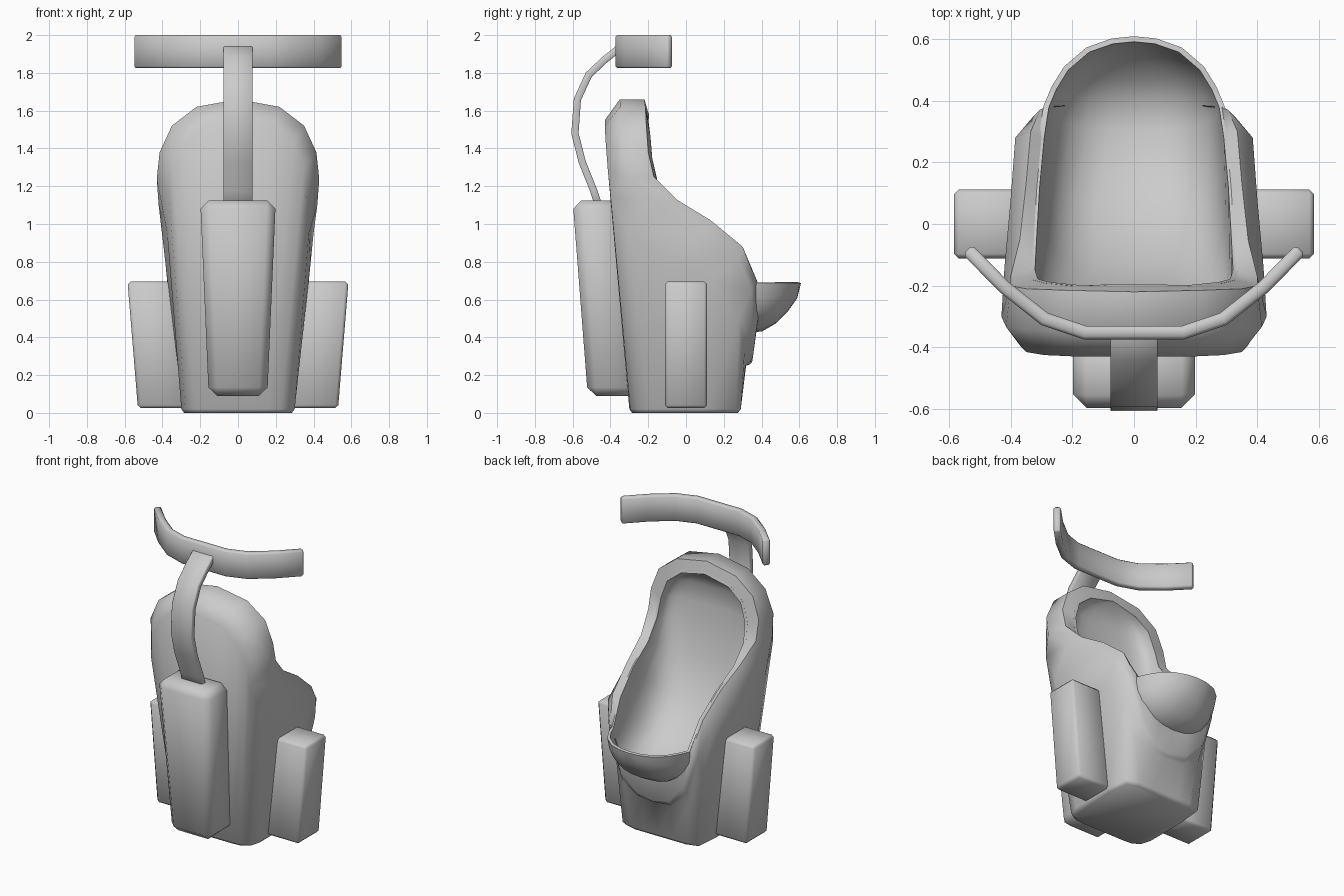
import bpy, bmesh, math
from mathutils import Vector

if "Cube" in bpy.data.objects:
    bpy.data.objects.remove(bpy.data.objects["Cube"])


def finish(name, bm, angle=40, mods=()):
    bmesh.ops.remove_doubles(bm, verts=bm.verts, dist=0.001)
    bmesh.ops.recalc_face_normals(bm, faces=bm.faces)
    me = bpy.data.meshes.new(name)
    bm.to_mesh(me)
    bm.free()
    ob = bpy.data.objects.new(name, me)
    bpy.context.collection.objects.link(ob)
    bpy.ops.object.select_all(action='DESELECT')
    ob.select_set(True)
    bpy.context.view_layer.objects.active = ob
    for kind, props in mods:
        m = ob.modifiers.new(kind.title(), kind)
        for k, v in props.items():
            setattr(m, k, v)
        bpy.ops.object.modifier_apply(modifier=m.name)
    bpy.ops.object.shade_smooth_by_angle(angle=math.radians(angle))
    return ob


def grid(bm, rows):
    """Skin a list of equally long point rows."""
    vs = [[bm.verts.new(p) for p in r] for r in rows]
    for a, b in zip(vs, vs[1:]):
        for i in range(len(a) - 1):
            bm.faces.new((a[i], a[i + 1], b[i + 1], b[i]))
    return vs


def mirrored(half):
    """Half outline with x >= 0 from centre to centre -> closed loop."""
    return half + [Vector((-p.x, p.y, p.z)) for p in reversed(half)]


# columns from back centre round to front centre: base xy, back edge, outer rim, inner rim
cols = [
    ((0, -.30), (0, -.43, 1.55), (0, -.22, 1.66), (0, -.20, 1.59)),
    ((.09, -.30), (.18, -.43, 1.52), (.22, -.215, 1.62), (.18, -.20, 1.55)),
    ((.16, -.30), (.29, -.425, 1.43), (.35, -.21, 1.52), (.28, -.19, 1.47)),
    ((.23, -.295), (.35, -.415, 1.30), (.40, -.20, 1.38), (.32, -.18, 1.35)),
    ((.28, -.26), (.365, -.40, 1.15), (.40, -.17, 1.25), (.33, -.15, 1.22)),
    ((.30, -.19), (.375, -.30, .95), (.37, -.05, 1.13), (.325, -.05, 1.10)),
    ((.30, -.05), (.385, -.10, .80), (.35, .13, 1.02), (.315, .12, 1.00)),
    ((.30, .11), (.375, .14, .70), (.335, .30, .88), (.30, .28, .86)),
    ((.285, .265), (.33, .28, .50), (.305, .37, .70), (.285, .38, .69)),
    ((.2, .29), (.25, .31, .32), (.23, .37, .42), (.21, .385, .52)),
    ((.10, .29), (.11, .315, .25), (.12, .355, .30), (.11, .375, .45)),
    ((0, .29), (0, .318, .25), (0, .35, .27), (0, .37, .43)),
]
# widest edge of the sloping shoulder below the rim, for the side and front columns
flank = [(.43, -.30, 1.24), (.42, -.14, 1.10), (.40, .08, .95), (.385, .28, .82),
         (.33, .345, .65), (.24, .35, .38), (.12, .34, .27), (0, .335, .255)]
levels = [[] for _ in range(6)]
for j, (b, e, r, i) in enumerate(cols):
    b, e, r, i = Vector((*b, .02)), Vector(e), Vector(r), Vector(i)
    if j < 4:                                   # head side band
        shoulder = Vector((r.x + (.015 if j == 3 else 0), e.y + (r.y - e.y) * .38, r.z))
    else:
        shoulder = Vector(flank[j - 4])
    foot = Vector((b.x * .95, b.y * .95, 0))
    for lev, p in zip(levels, (foot, b, e, shoulder, r, i)):
        lev.append(p)

# body shell
bm = bmesh.new()
loops = [mirrored(l) for l in levels]
vs = grid(bm, [l + l[:1] for l in loops])
bm.faces.new(vs[0][:-1])
finish("body_shell", bm, 60)

# seat liner with the protruding front bowl: rim points and centre-line depth
rim = levels[5][:9] + [Vector(p) for p in ((.26, .44, .69), (.22, .505, .69),
                                           (.15, .565, .69), (.07, .593, .69), (0, .60, .69))]
deep = [(-.20, 1.59), (-.26, 1.54), (-.30, 1.46), (-.30, 1.33), (-.28, 1.20), (-.25, 1.0),
        (-.15, .75), (.05, .53), (.30, .43), (.40, .44), (.47, .48), (.53, .54),
        (.58, .61), (.60, .69)]
rows = []
for j, (p, (dy, dz)) in enumerate(zip(rim, deep)):
    row = []
    power = .65 if j < 8 else .85
    for k in range(-6, 7):
        t = k / 6 * math.pi / 2
        s = math.copysign(abs(math.sin(t)) ** power, t)
        c = 0 if abs(k) == 6 else math.cos(t) ** power
        row.append(Vector((p.x * s, p.y + (dy - p.y) * c, p.z + (dz - p.z) * c)))
    rows.append(row)
bm = bmesh.new()
grid(bm, rows)
finish("seat_liner", bm, 60, [('SOLIDIFY', dict(thickness=.018, offset=0))])


def block(name, bottom, top, bevel):
    """Tapered box with rounded edges; each end is x0, x1, y0, y1, z."""
    bm = bmesh.new()
    a, b = ([bm.verts.new(q) for q in ((x0, y0, z), (x1, y0, z), (x1, y1, z), (x0, y1, z))]
            for x0, x1, y0, y1, z in (bottom, top))
    bm.faces.new(a)
    bm.faces.new(b)
    for i in range(4):
        j = (i + 1) % 4
        bm.faces.new((a[i], a[j], b[j], b[i]))
    finish(name, bm, 65, [('BEVEL', dict(width=bevel, segments=1))])


# back pack and side boxes
block("back_pack", (-.155, .155, -.52, -.26, .09), (-.20, .20, -.60, -.36, 1.125), .045)
for side, s in (("left", -1), ("right", 1)):
    xs = sorted((s * .26, s * .53)), sorted((s * .33, s * .585))
    block(side + "_side_box", (*xs[0], -.112, .112, .025), (*xs[1], -.112, .112, .695), .016)


def ribbon(name, pts, thick, lo, hi, bevel, place):
    """Bent strip: 2D path with thickness, extruded from lo to hi."""
    pts = [Vector(p) for p in pts]
    left, right = [], []
    for i, p in enumerate(pts):
        d1 = (pts[max(i, 1)] - pts[max(i, 1) - 1]).normalized()
        k = min(i, len(pts) - 2)
        d2 = (pts[k + 1] - pts[k]).normalized()
        d = (d1 + d2).normalized()
        n = Vector((-d.y, d.x)) * (thick / 2 / d.dot(d1))
        left.append(p + n)
        right.append(p - n)
    bm = bmesh.new()
    rows = [[place(l, lo), place(l, hi), place(r, hi), place(r, lo), place(l, lo)]
            for l, r in zip(left, right)]
    vs = grid(bm, rows)
    bm.faces.new(vs[0][:4])
    bm.faces.new(vs[-1][:4])
    finish(name, bm, 50, [('BEVEL', dict(width=bevel, segments=1, limit_method='ANGLE',
                                         angle_limit=math.radians(60)))])


# curved support strap and wrap-around top band
ribbon("support_strap",
       [(-.46, 1.09), (-.49, 1.18), (-.55, 1.33), (-.588, 1.48), (-.575, 1.66),
        (-.515, 1.79), (-.43, 1.87), (-.355, 1.93)],
       .038, -.077, .077, .004, lambda p, w: Vector((w, p.x, p.y)))
arc = [(.16, -.352), (.29, -.308), (.42, -.205), (.54, -.083)]
ribbon("top_band", [(-x, y) for x, y in reversed(arc)] + arc,
       .044, 1.825, 2.0, .01, lambda p, w: Vector((p.x, p.y, w)))
